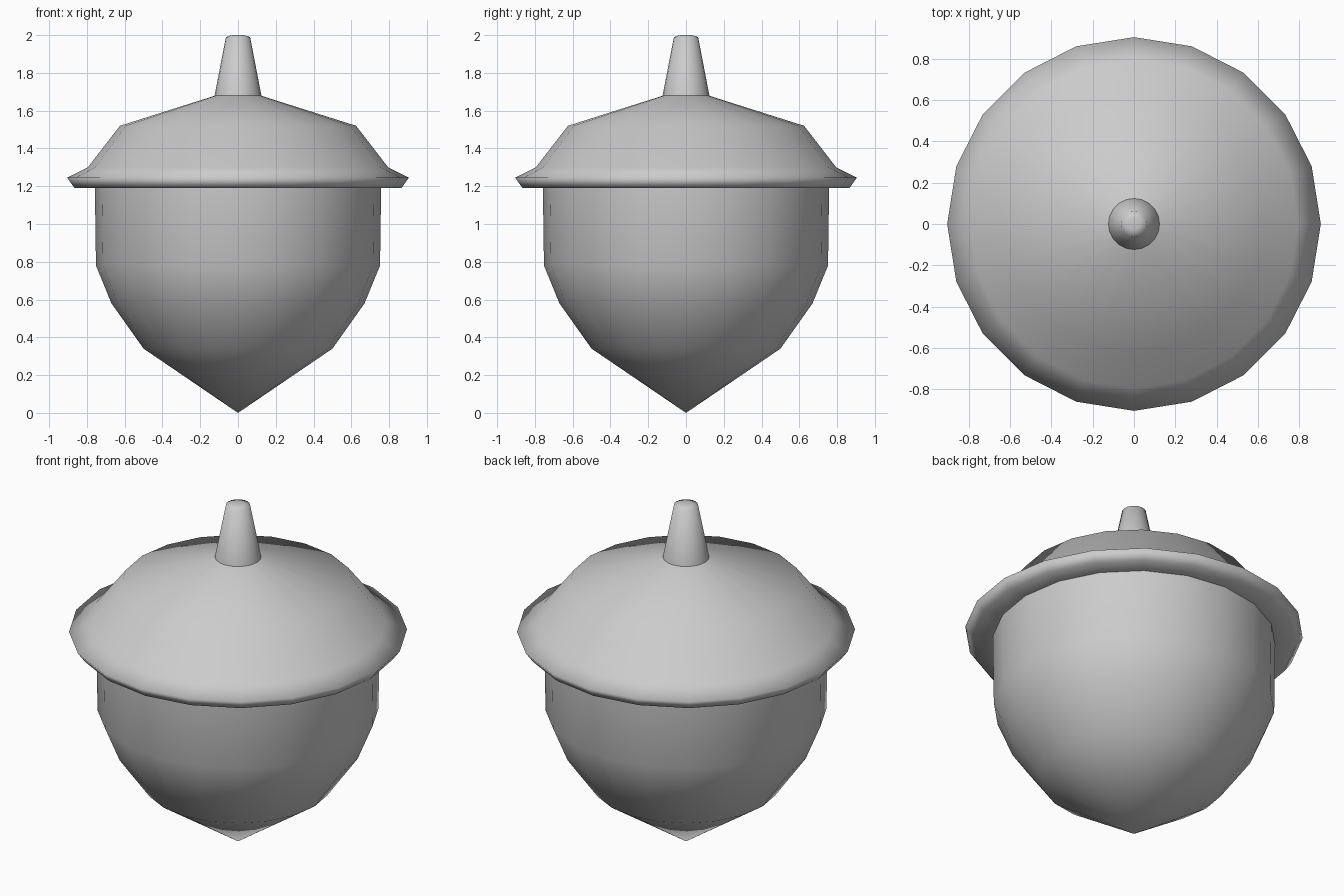
import bpy
import bmesh
from math import cos, sin, tau

cube = bpy.data.objects.get("Cube")
if cube:
    bpy.data.objects.remove(cube, do_unlink=True)

SEGMENTS = 20

grey = bpy.data.materials.new("plain_grey")
grey.use_nodes = True
grey.diffuse_color = (0.6, 0.6, 0.6, 1)
grey.node_tree.nodes["Principled BSDF"].inputs["Base Color"].default_value = (0.6, 0.6, 0.6, 1)


def lathe(name, profile):
    """Turn a bottom-to-top (radius, height) profile about z, with smooth faces."""
    bm = bmesh.new()
    rings = []
    for r, z in profile:
        count = SEGMENTS if r else 1
        rings.append([bm.verts.new((r * cos(tau * i / SEGMENTS), r * sin(tau * i / SEGMENTS), z))
                      for i in range(count)])
    for low, high in zip(rings, rings[1:]):
        for i in range(SEGMENTS):
            j = (i + 1) % SEGMENTS
            corners = [low[i % len(low)], low[j % len(low)], high[j % len(high)], high[i % len(high)]]
            bm.faces.new(list(dict.fromkeys(corners)))
    bmesh.ops.recalc_face_normals(bm, faces=bm.faces)
    for face in bm.faces:
        face.smooth = True
    mesh = bpy.data.meshes.new(name)
    bm.to_mesh(mesh)
    bm.free()
    mesh.materials.append(grey)
    obj = bpy.data.objects.new(name, mesh)
    bpy.context.collection.objects.link(obj)
    return obj


# Nut body, pointed at the bottom
lathe("nut", [(0, 0), (0.5, 0.34), (0.67, 0.58), (0.752, 0.78), (0.758, 1.21)])

# Cap with a flared rim
lathe("cap", [(0.74, 1.19), (0.865, 1.19), (0.905, 1.245), (0.795, 1.3),
              (0.625, 1.52), (0.12, 1.68)])

# Tapered stem with a slightly domed tip
lathe("stem", [(0.124, 1.68), (0.064, 1.99), (0.03, 2.0), (0, 2.0)])
